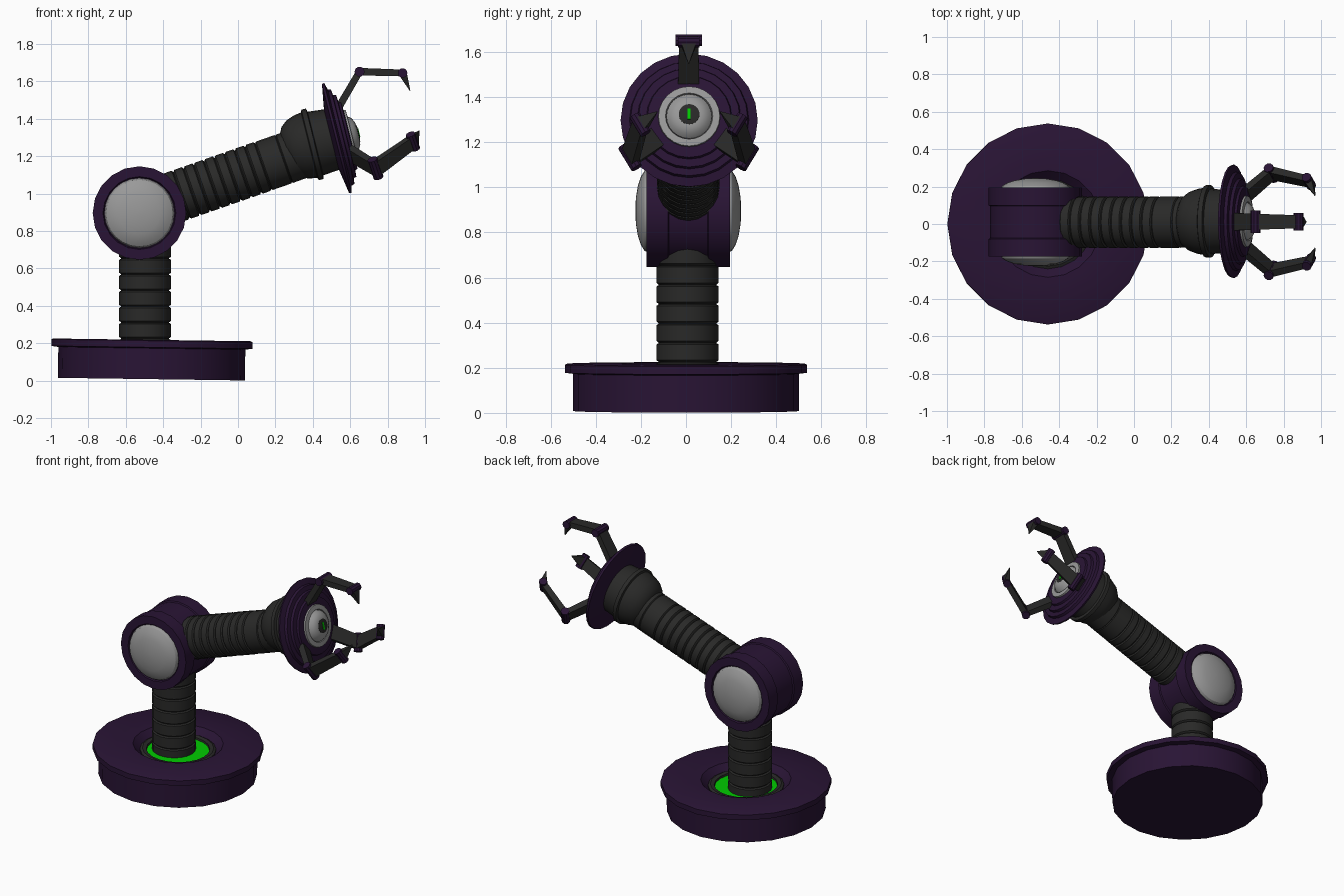
import bpy, bmesh, math
from mathutils import Vector

if "Cube" in bpy.data.objects:
    bpy.data.objects.remove(bpy.data.objects["Cube"])


def material(name, rgb):
    m = bpy.data.materials.new(name)
    m.diffuse_color = (*rgb, 1)
    m.use_nodes = True
    m.node_tree.nodes["Principled BSDF"].inputs["Base Color"].default_value = m.diffuse_color
    return m


PURPLE = material("purple", (0.022, 0.007, 0.035))
DARK = material("dark_grey", (0.022, 0.022, 0.021))
GREY = material("light_grey", (0.32, 0.32, 0.32))
GREEN = material("green", (0.0, 0.6, 0.0))


def finish(name, bm, mat, smooth=True):
    bmesh.ops.recalc_face_normals(bm, faces=bm.faces)
    me = bpy.data.meshes.new(name)
    bm.to_mesh(me)
    bm.free()
    if smooth:
        me.shade_smooth()
        me.set_sharp_from_angle(angle=math.radians(30))
    me.materials.append(mat)
    ob = bpy.data.objects.new(name, me)
    bpy.context.collection.objects.link(ob)
    return ob


def lathe(name, profile, origin, axis, mat, sides=20):
    """Spin (radius, height) points around an axis; ends are capped."""
    bm = bmesh.new()
    q = Vector((0, 0, 1)).rotation_difference(Vector(axis).normalized())
    rings = []
    for r, h in profile:
        ring = []
        for i in range(sides):
            a = 2 * math.pi * i / sides
            p = Vector((r * math.cos(a), r * math.sin(a), h))
            ring.append(bm.verts.new(Vector(origin) + q @ p))
        rings.append(ring)
    for lo, hi in zip(rings, rings[1:]):
        for i in range(sides):
            j = (i + 1) % sides
            bm.faces.new((lo[i], lo[j], hi[j], hi[i]))
    bm.faces.new(rings[0])
    bm.faces.new(rings[-1])
    return finish(name, bm, mat)


def ribs(r, start, end, count, groove=0.01):
    """Profile of a ribbed hose."""
    pitch, pts = (end - start) / count, []
    for i in range(count):
        h = start + i * pitch
        pts += [(r - groove, h), (r, h + 0.008), (r, h + pitch - 0.008), (r - groove, h + pitch - 0.002)]
    return pts


def beam(name, a, b, side, size_a, size_b, mat):
    """Tapered bar from a to b; sizes are (width along side, thickness)."""
    a, b, side = Vector(a), Vector(b), Vector(side).normalized()
    d = (b - a).normalized()
    side = (side - d * side.dot(d)).normalized()
    up = d.cross(side)
    bm = bmesh.new()
    ends = []
    for p, (w, t) in ((a, size_a), (b, size_b)):
        ends.append([bm.verts.new(p + side * w / 2 * u + up * t / 2 * v)
                     for u, v in ((-1, -1), (1, -1), (1, 1), (-1, 1))])
    for i in range(4):
        j = (i + 1) % 4
        bm.faces.new((ends[0][i], ends[0][j], ends[1][j], ends[1][i]))
    bm.faces.new(ends[0])
    bm.faces.new(ends[1])
    return finish(name, bm, mat, smooth=False)


# Base: slightly tilted disc with a funnel holding a glowing floor
B, BA = (-0.463, 0, 0.008), (0.014, 0, 1)
lathe("base", [(0.5, 0), (0.5, 0.165), (0.5375, 0.17), (0.5375, 0.205), (0.528, 0.21),
               (0.285, 0.21), (0.24, 0.165), (0.235, 0.13)], B, BA, PURPLE)
lathe("base_collar", [(0.24, 0.14), (0.24, 0.172), (0.225, 0.18), (0.2, 0.175), (0.195, 0.14)], B, BA, DARK)
lathe("base_glow", [(0.2, 0.145), (0.2, 0.162)], B, BA, GREEN)

# Ribbed post
lathe("post", ribs(0.138, 0.14, 0.74, 7), (-0.497, 0.007, 0), (0, 0, 1), DARK)

# Shoulder drum with a domed cap on both sides
S = (-0.527, 0.01, 0.896)
lathe("shoulder", [(0.19, -0.175), (0.195, -0.185), (0.25, -0.185), (0.25, -0.09), (0.242, -0.085),
                   (0.242, 0.085), (0.25, 0.09), (0.25, 0.185), (0.195, 0.185), (0.19, 0.175)],
      S, (0, 1, 0), PURPLE)
dome = [(0.187, 0.15)] + [(0.187 * math.cos(a), 0.175 + 0.06 * math.sin(a))
                          for a in (math.radians(d) for d in (0, 18, 36, 54, 72, 86))]
for side in (-1, 1):
    lathe("shoulder_cap", dome, S, (0, side, 0), GREY, 24)

# Forearm: ribbed hose, then a plain sleeve
t = math.radians(19.2)
lathe("forearm", ribs(0.138, 0.12, 0.7, 10) + [(0.137, 0.705), (0.137, 0.81), (0.132, 0.815), (0.137, 0.82), (0.135, 0.96)],
      (-0.525, 0.01, 0.917), (math.cos(t), 0, math.sin(t)), DARK)

# Wrist and head share one axis
t = math.radians(14)
W, WA = Vector((0.40, 0.014, 1.264)), Vector((math.cos(t), 0, math.sin(t)))
lathe("wrist", [(0.09, -0.16), (0.13, -0.14), (0.158, -0.105), (0.174, -0.06), (0.18, -0.02), (0.194, -0.015),
                (0.194, 0.01), (0.175, 0.015), (0.165, 0.12)], W, WA, DARK, 24)
lathe("head_disc", [(0.15, 0.1), (0.3, 0.125), (0.304, 0.138), (0.265, 0.148), (0.26, 0.165), (0.23, 0.168),
                    (0.225, 0.184), (0.19, 0.187), (0.185, 0.2), (0.13, 0.204)], W, WA, PURPLE, 24)
lathe("eye_ring", [(0.14, 0.19), (0.136, 0.214), (0.105, 0.216), (0.1, 0.2)], W, WA, GREY, 24)
lathe("eyeball", [(0.102, 0.195), (0.1, 0.215), (0.085, 0.234), (0.062, 0.246), (0.045, 0.249)], W, WA, GREY, 24)
lathe("iris", [(0.046, 0.24), (0.046, 0.25), (0.03, 0.253)], W, WA, DARK, 24)
up = Vector((-math.sin(t), 0, math.cos(t)))
c = W + WA * 0.252
beam("pupil", c - up * 0.024, c + up * 0.024, (0, 1, 0), (0.014, 0.008), (0.014, 0.008), GREEN)

# Three fingers: one on top, two mirrored below
Y = 0.012
fingers = [([(0.52, Y, 1.43), (0.65, Y, 1.652), (0.88, Y, 1.645), (0.92, Y, 1.55)], (0, 1, 0))]
for s in (-1, 1):
    pts = [(0.57, 0.12, 1.235), (0.735, 0.26, 1.135), (0.935, 0.215, 1.278), (0.968, 0.14, 1.335)]
    fingers.append(([(x, Y + s * y, z) for x, y, z in pts], (-0.28, s * 0.5, 0.82)))
for (root, k1, k2, tip), side in fingers:
    beam("finger_lower", root, k1, side, (0.095, 0.04), (0.085, 0.036), DARK)
    beam("finger_upper", k1, k2, side, (0.085, 0.04), (0.07, 0.036), DARK)
    beam("claw", k2, tip, side, (0.075, 0.045), (0.004, 0.004), DARK)
    for p, r, half in ((k1, 0.027, 0.059), (k2, 0.026, 0.048)):
        lathe("knuckle", [(r, -half), (r, half)], p, side, PURPLE, 10)
